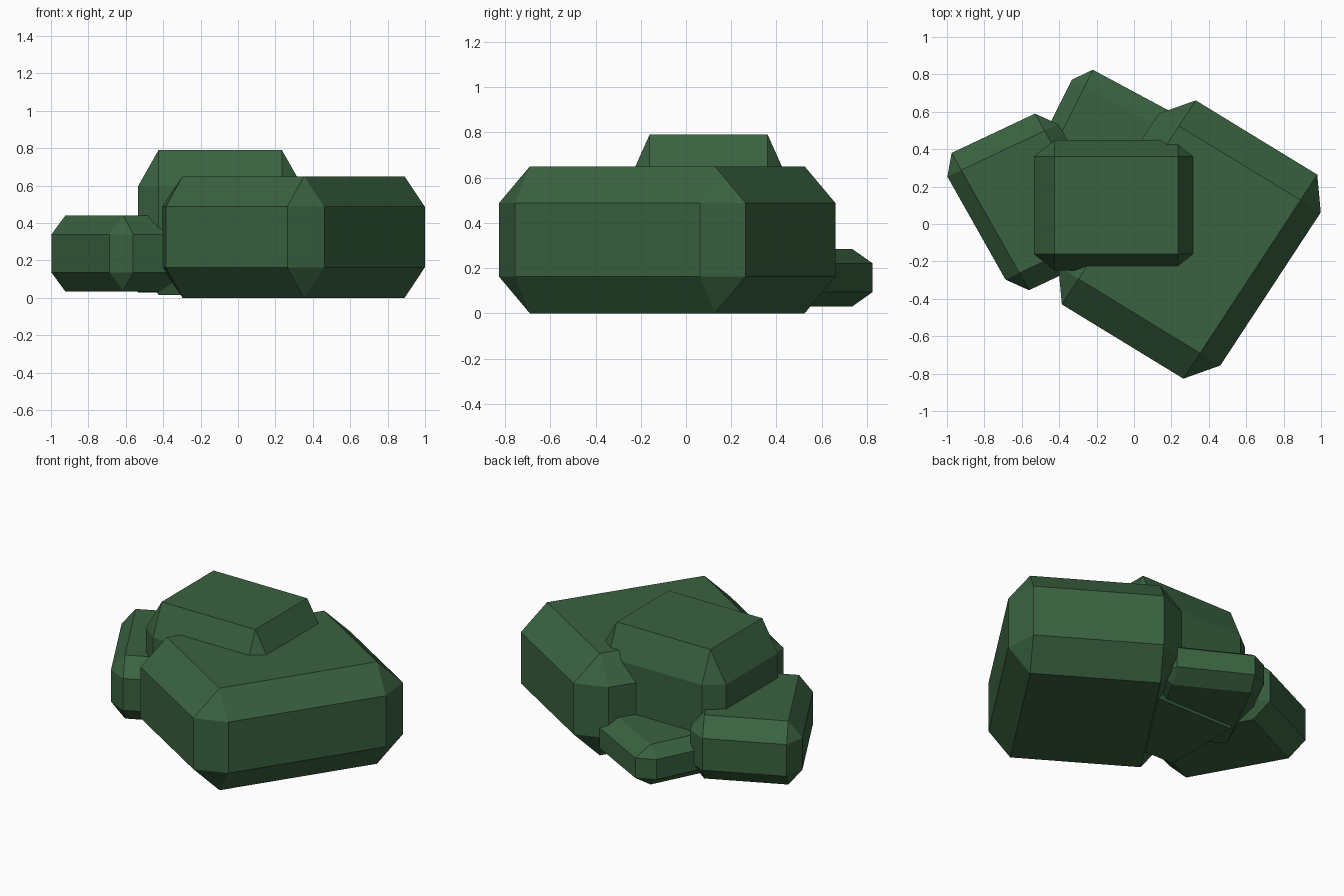
import bpy, bmesh
from mathutils import Matrix

if "Cube" in bpy.data.objects:
    bpy.data.objects.remove(bpy.data.objects["Cube"])

leaf = bpy.data.materials.new("leaf_green")
leaf.diffuse_color = (0.042, 0.122, 0.052, 1)
leaf.use_nodes = True
leaf.node_tree.nodes["Principled BSDF"].inputs["Base Color"].default_value = leaf.diffuse_color


def clump(name, centre, u, v, z0, z1):
    """Chamfered block: u and v are its half-side vectors on the ground plane."""
    bm = bmesh.new()
    bmesh.ops.create_cube(bm, size=2, matrix=Matrix.Diagonal((1, 1, 0.5, 1)))
    bmesh.ops.bevel(bm, geom=bm.edges[:], offset=0.25, segments=1,
                    affect='EDGES', clamp_overlap=True)
    place = Matrix(((u[0], v[0], 0, centre[0]),
                    (u[1], v[1], 0, centre[1]),
                    (0, 0, z1 - z0, (z0 + z1) / 2),
                    (0, 0, 0, 1)))
    bm.transform(place)
    bmesh.ops.recalc_face_normals(bm, faces=bm.faces[:])
    me = bpy.data.meshes.new(name)
    bm.to_mesh(me)
    bm.free()
    me.materials.append(leaf)
    ob = bpy.data.objects.new(name, me)
    bpy.context.collection.objects.link(ob)
    return ob


# Four overlapping leaf masses of the bush
clump("large_clump", (0.297, -0.083), (0.433, -0.2645), (0.358, 0.5455), 0.0, 0.65)
clump("tall_clump", (-0.095, 0.10), (0.44, 0), (0, 0.348), 0.015, 0.79)
clump("left_clump", (-0.5455, 0.118), (0.297, 0.14), (-0.207, 0.367), 0.035, 0.44)
clump("small_back_clump", (-0.1975, 0.356), (0.27, -0.145), (0.18, 0.36), 0.03, 0.285)
